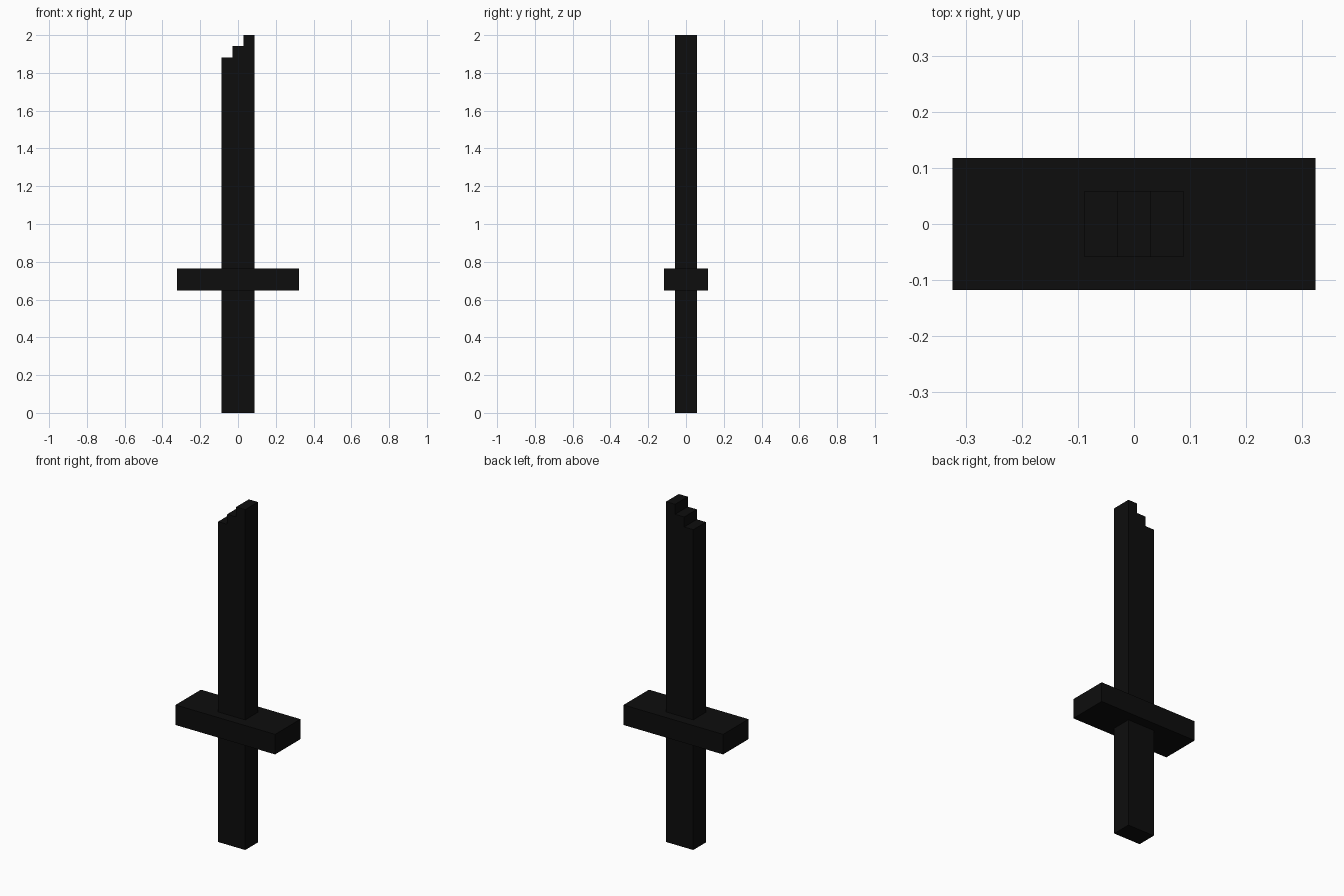
import bpy, bmesh

if "Cube" in bpy.data.objects:
    bpy.data.objects.remove(bpy.data.objects["Cube"])

U = 2 / 34  # one block of the stepped grid

black = bpy.data.materials.new("black")
black.diffuse_color = (0.004, 0.004, 0.004, 1)
black.use_nodes = True
black.node_tree.nodes["Principled BSDF"].inputs["Base Color"].default_value = black.diffuse_color


def extrude_profile(name, profile, depth):
    """Extrude an x-z outline (in blocks) symmetrically along y."""
    bm = bmesh.new()
    face = bm.faces.new([bm.verts.new((x * U, -depth / 2 * U, z * U)) for x, z in profile])
    ext = bmesh.ops.extrude_face_region(bm, geom=[face])
    moved = [v for v in ext["geom"] if isinstance(v, bmesh.types.BMVert)]
    bmesh.ops.translate(bm, verts=moved, vec=(0, depth * U, 0))
    bmesh.ops.recalc_face_normals(bm, faces=bm.faces)
    mesh = bpy.data.meshes.new(name)
    bm.to_mesh(mesh)
    bm.free()
    mesh.materials.append(black)
    obj = bpy.data.objects.new(name, mesh)
    bpy.context.collection.objects.link(obj)
    return obj


def box(name, half_width, z0, z1, depth):
    w = half_width
    return extrude_profile(name, [(-w, z0), (w, z0), (w, z1), (-w, z1)], depth)


# Grip and crossguard
box("grip", 1.5, 0, 11, 2)
box("crossguard", 5.5, 11, 13, 4)

# Blade with a stepped tip rising towards +x
extrude_profile("blade", [(-1.5, 13), (1.5, 13), (1.5, 34), (0.5, 34),
                          (0.5, 33), (-0.5, 33), (-0.5, 32), (-1.5, 32)], 2)
